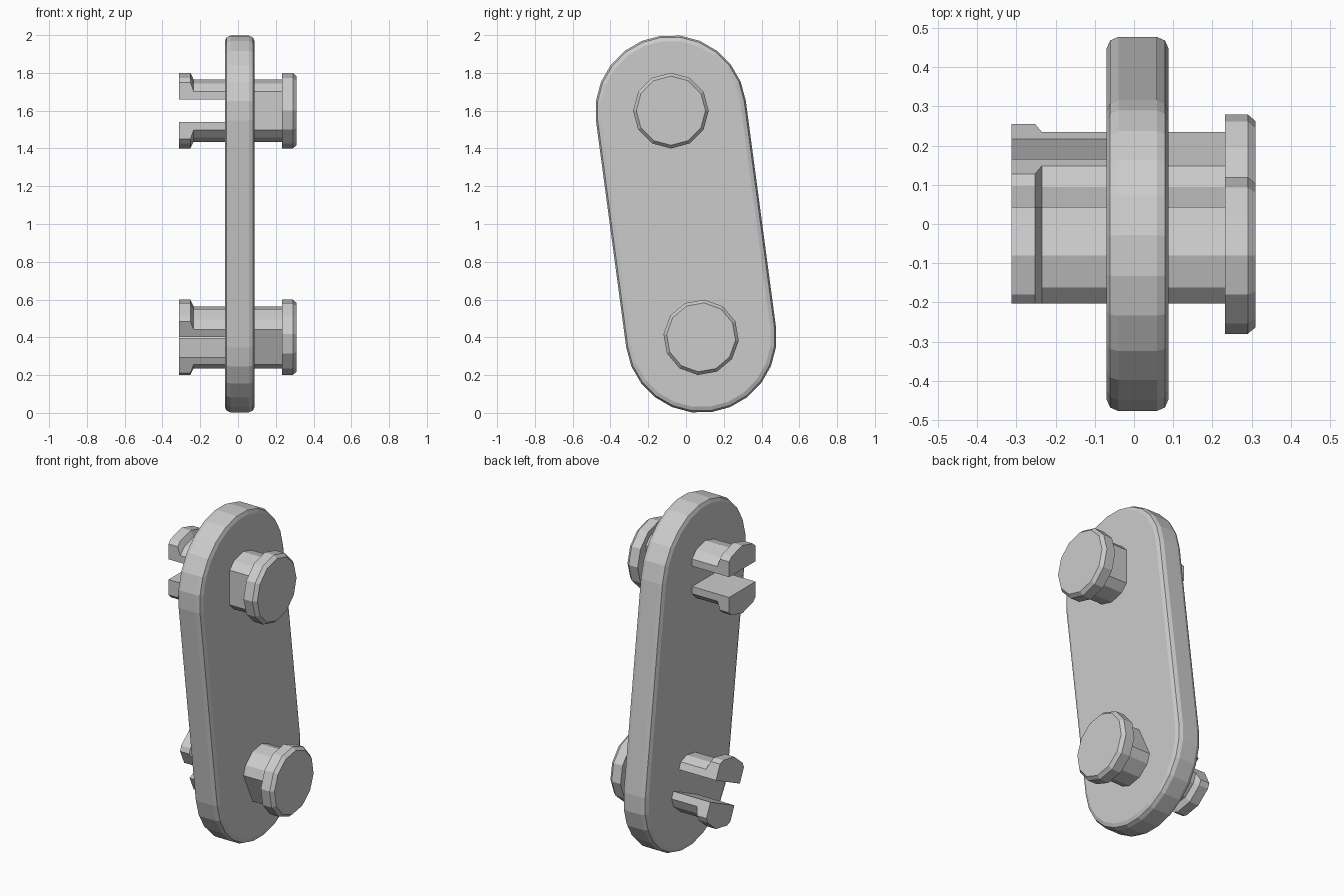
import bpy, bmesh, math
from mathutils import Vector, Matrix

if "Cube" in bpy.data.objects:
    bpy.data.objects.remove(bpy.data.objects["Cube"])

SIDES = 12
HALF_FLAT = 0.123   # half width of the flattened pin shaft
HALF_SLOT = 0.06    # half height of the slot between the jaws
CENTRES = [(-0.08, 1.6), (0.08, 0.4)]


def finish(bm, name):
    bmesh.ops.recalc_face_normals(bm, faces=bm.faces[:])
    mesh = bpy.data.meshes.new(name)
    bm.to_mesh(mesh)
    bm.free()
    obj = bpy.data.objects.new(name, mesh)
    bpy.context.collection.objects.link(obj)
    return obj


def loft(rings):
    """Capped solid through rings of equal point count."""
    bm = bmesh.new()
    vs = [[bm.verts.new(p) for p in ring] for ring in rings]
    n = len(vs[0])
    for a, b in zip(vs, vs[1:]):
        for i in range(n):
            j = (i + 1) % n
            bm.faces.new((a[i], a[j], b[j], b[i]))
    bm.faces.new(vs[0][::-1])
    bm.faces.new(vs[-1])
    return bm


def lathe_x(profile):
    """Turned solid along x from (x, radius) pairs."""
    return loft([[(x, r * math.cos(2 * math.pi * i / SIDES),
                   r * math.sin(2 * math.pi * i / SIDES)) for i in range(SIDES)]
                 for x, r in profile])


def slice_off(bm, co, normal):
    """Remove everything beyond the plane and cap the cut."""
    bmesh.ops.bisect_plane(bm, geom=bm.verts[:] + bm.edges[:] + bm.faces[:],
                           plane_co=co, plane_no=normal, clear_outer=True)
    bmesh.ops.holes_fill(bm, edges=[e for e in bm.edges if e.is_boundary], sides=0)


def flatten_sides(bm):
    for s in (-1, 1):
        slice_off(bm, Vector((0, s * HALF_FLAT, 0)), Vector((0, s, 0)))


# Link plate: tilted rounded bar with softened rims
def plate_ring(x, inset):
    tilt = math.atan2(0.16, 1.2)
    steps = 12
    ring = []
    for (cy, cz), start in zip(CENTRES, (tilt, tilt + math.pi)):
        for i in range(steps + 1):
            a = start + math.pi * i / steps
            ring.append((x, cy + (0.4 - inset) * math.cos(a),
                         cz + (0.4 - inset) * math.sin(a)))
    return ring


finish(loft([plate_ring(x, d) for x, d in
             ((-0.07, 0.03), (-0.061, 0.009), (-0.04, 0),
              (0.058, 0), (0.079, 0.009), (0.088, 0.03))]), "link_plate")

# Two pins: button head, flattened shaft and a split barbed end
for label, (cy, cz), angle in zip(("upper", "lower"), CENTRES, (0, 25)):
    place = Matrix.Translation((0, cy, cz)) @ Matrix.Rotation(math.radians(angle), 4, 'X')

    head = lathe_x([(0.232, 0.2), (0.29, 0.2), (0.31, 0.183)])
    parts = [("head", head)]

    shaft = lathe_x([(-0.06, 0.165), (0.24, 0.165)])
    flatten_sides(shaft)
    parts.append(("shaft", shaft))

    for side, s in (("top", 1), ("bottom", -1)):
        jaw = lathe_x([(-0.312, 0.2), (-0.252, 0.2), (-0.235, 0.165), (-0.05, 0.165)])
        flatten_sides(jaw)
        slice_off(jaw, Vector((0, 0, s * HALF_SLOT)), Vector((0, 0, -s)))
        parts.append((side + "_jaw", jaw))

    for part, bm in parts:
        bm.transform(place)
        finish(bm, f"{label}_pin_{part}")
